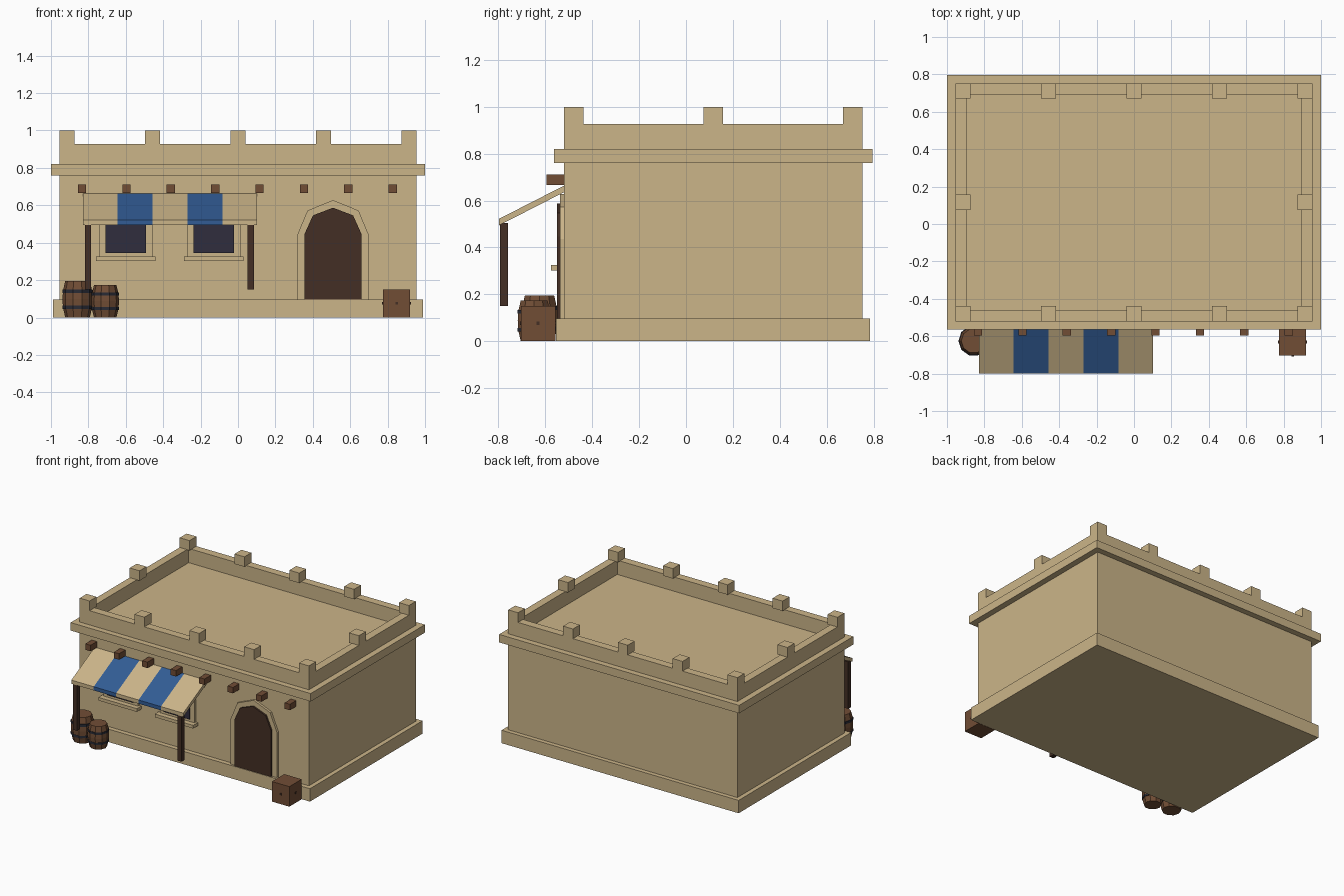
import bpy, bmesh, math

if "Cube" in bpy.data.objects:
    bpy.data.objects.remove(bpy.data.objects["Cube"])


def material(name, rgb):
    m = bpy.data.materials.new(name)
    m.diffuse_color = (*rgb, 1)
    m.use_nodes = True
    m.node_tree.nodes["Principled BSDF"].inputs["Base Color"].default_value = m.diffuse_color
    return m


SAND = material("sandstone", (0.60, 0.46, 0.25))
BLUE = material("blue_cloth", (0.032, 0.108, 0.30))
WOOD = material("brown_wood", (0.165, 0.075, 0.036))
DARK = material("dark_wood", (0.056, 0.028, 0.018))
PANE = material("dark_glass", (0.030, 0.027, 0.047))
IRON = material("dark_iron", (0.022, 0.024, 0.036))


def finish(name, bm, *mats):
    bmesh.ops.recalc_face_normals(bm, faces=bm.faces)
    me = bpy.data.meshes.new(name)
    bm.to_mesh(me)
    bm.free()
    for m in mats:
        me.materials.append(m)
    ob = bpy.data.objects.new(name, me)
    bpy.context.collection.objects.link(ob)
    return ob


def box(name, x, y, z, mat):
    """Box from (min, max) pairs."""
    bm = bmesh.new()
    bmesh.ops.create_cube(bm, size=1)
    for v in bm.verts:
        v.co = [(a + b) / 2 + c * (b - a) for (a, b), c in zip((x, y, z), v.co)]
    return finish(name, bm, mat)


def prism(name, points, offset, mat):
    """Extrude a closed outline of 3D points by an offset."""
    bm = bmesh.new()
    f = bm.faces.new([bm.verts.new(p) for p in points])
    ext = bmesh.ops.extrude_face_region(bm, geom=[f])["geom"]
    bmesh.ops.translate(bm, vec=offset,
                        verts=[v for v in ext if isinstance(v, bmesh.types.BMVert)])
    return finish(name, bm, mat)


# Building shell
W, YF, YB = 0.955, -0.52, 0.752
box("base_plinth", (-0.988, 0.988), (-0.555, 0.785), (0, 0.097), SAND)
box("walls", (-W, W), (YF, YB), (0.097, 0.76), SAND)
box("roof_ledge", (-1, 1), (-0.563, 0.796), (0.76, 0.82), SAND)

# Parapet around the roof
T, PZ = 0.06, (0.82, 0.927)
box("front_parapet", (-W, W), (YF, YF + T), PZ, SAND)
box("back_parapet", (-W, W), (YB - T, YB), PZ, SAND)
box("left_parapet", (-W, -W + T), (YF + T, YB - T), PZ, SAND)
box("right_parapet", (W - T, W), (YF + T, YB - T), PZ, SAND)

# Battlement blocks, flush with the outer walls
M = 0.082
for i in range(5):
    for j in range(3):
        if j == 1 and i in (1, 2, 3):
            continue
        x = -W + i * (2 * W - M) / 4
        y = YF + j * (YB - YF - M) / 2
        box("battlement", (x, x + M), (y, y + M), (0.925, 1.0), SAND)

# Row of roof beam ends
for i in range(8):
    x = -0.834 + i * 0.2373
    box("beam_end", (x - 0.022, x + 0.022), (-0.595, -0.51), (0.666, 0.711), WOOD)

# Striped awning, one panel per stripe
for i in range(5):
    x = -0.83 + i * 0.1865
    profile = [(-0.798, 0.522), (-0.50, 0.674), (-0.50, 0.646), (-0.798, 0.494)]
    prism("awning_stripe", [(x, y, z) for y, z in profile], (0.1865, 0, 0),
          BLUE if i % 2 else SAND)

# Awning posts
for x in (-0.802, 0.069):
    box("awning_post", (x - 0.017, x + 0.017), (-0.794, -0.76), (0.15, 0.505), DARK)

# Windows with surround and sill
for x in (-0.60, -0.13):
    box("window_surround", (x - 0.143, x + 0.143), (-0.538, -0.51), (0.315, 0.60), SAND)
    box("window_pane", (x - 0.108, x + 0.108), (-0.547, -0.538), (0.345, 0.57), PANE)
    box("window_sill", (x - 0.16, x + 0.16), (-0.576, -0.51), (0.302, 0.326), SAND)


# Arched door with surround
def arch(name, half, spring, rise, front, back, mat):
    cx, bottom = 0.508, 0.097
    pts = [(cx - half, front, bottom), (cx + half, front, bottom)]
    for k in range(5):
        a = math.pi * k / 4
        pts.append((cx + half * math.cos(a), front, spring + rise * math.sin(a)))
    prism(name, pts, (0, back - front, 0), mat)


arch("door_surround", 0.193, 0.437, 0.191, -0.538, -0.51, SAND)
arch("door", 0.152, 0.447, 0.14, -0.551, -0.53, DARK)


# Barrels: bulged body of rings, with iron hoops
def rings(name, cx, cy, levels, mat, sides=10):
    bm = bmesh.new()
    loops = [[bm.verts.new((cx + r * math.cos(2 * math.pi * k / sides),
                            cy + r * math.sin(2 * math.pi * k / sides), z))
              for k in range(sides)] for r, z in levels]
    for a, b in zip(loops, loops[1:]):
        for k in range(sides):
            n = (k + 1) % sides
            bm.faces.new((a[k], a[n], b[n], b[k]))
    bm.faces.new(loops[0])
    bm.faces.new(loops[-1])
    finish(name, bm, mat)


def barrel(cx, cy, r, h):
    rings("barrel", cx, cy, [(0.8 * r, 0), (0.95 * r, 0.27 * h), (r * 0.98, 0.5 * h),
                             (0.95 * r, 0.73 * h), (0.8 * r, h)], WOOD)
    for t in (0.28, 0.72):
        rings("barrel_hoop", cx, cy, [(0.985 * r, (t - 0.045) * h),
                                      (0.985 * r, (t + 0.045) * h)], IRON)


barrel(-0.858, -0.625, 0.082, 0.196)
barrel(-0.71, -0.648, 0.075, 0.174)

# Crate with small pegs through it
box("crate", (0.775, 0.92), (-0.703, -0.557), (0, 0.151), WOOD)
box("crate_peg", (0.77, 0.925), (-0.638, -0.624), (0.07, 0.084), DARK)
box("crate_peg", (0.841, 0.855), (-0.708, -0.553), (0.07, 0.084), DARK)
